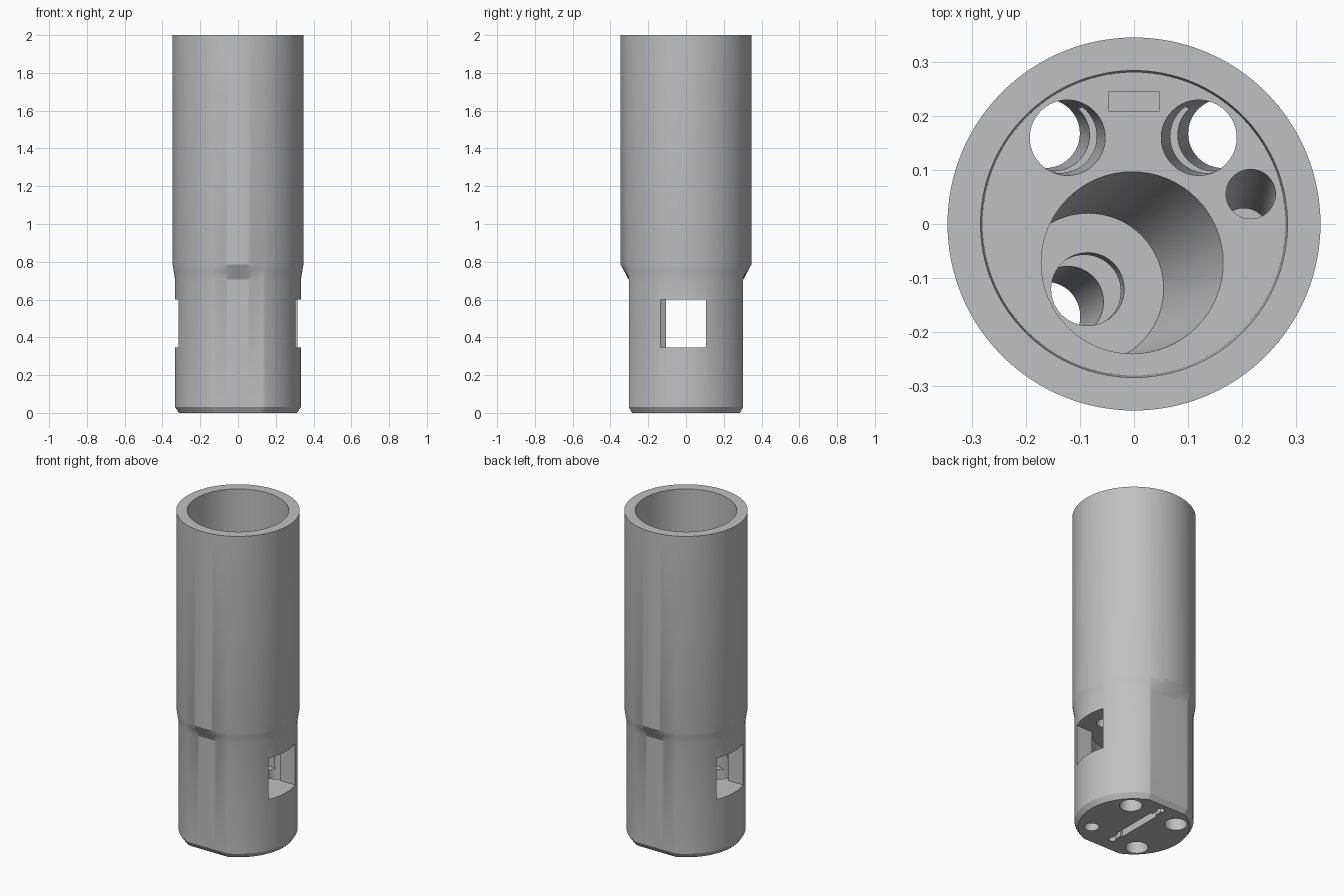
import bpy, bmesh, math
from mathutils import Vector

if "Cube" in bpy.data.objects:
    bpy.data.objects.remove(bpy.data.objects["Cube"])

R_TUBE, R_BODY, FLAT = 0.346, 0.333, 0.303

grey = bpy.data.materials.new("steel_grey")
grey.diffuse_color = (0.53, 0.53, 0.53, 1)
grey.use_nodes = True
grey.node_tree.nodes["Principled BSDF"].inputs["Base Color"].default_value = grey.diffuse_color


def make_object(name, bm):
    bmesh.ops.recalc_face_normals(bm, faces=bm.faces)
    me = bpy.data.meshes.new(name)
    bm.to_mesh(me)
    bm.free()
    me.materials.append(grey)
    ob = bpy.data.objects.new(name, me)
    bpy.context.collection.objects.link(ob)
    return ob


def loft(name, rings):
    """Skin equal-length closed rings and cap both ends."""
    bm = bmesh.new()
    rows = [[bm.verts.new(p) for p in ring] for ring in rings]
    n = len(rows[0])
    for a, b in zip(rows, rows[1:]):
        for i in range(n):
            j = (i + 1) % n
            bm.faces.new((a[i], a[j], b[j], b[i]))
    bm.faces.new(rows[0])
    bm.faces.new(rows[-1])
    return make_object(name, bm)


def circle(x, y, z, r, n=64):
    return [Vector((x + r * math.cos(2 * math.pi * i / n),
                    y + r * math.sin(2 * math.pi * i / n), z)) for i in range(n)]


def hole(name, a, ra, b, rb, n=64):
    """Tilted tapered bore running from point a to point b."""
    return loft(name, [circle(*a, ra, n), circle(*b, rb, n)])


def box(name, x0, x1, y0, y1, z0, z1):
    pts = [(x0, y0), (x1, y0), (x1, y1), (x0, y1)]
    return loft(name, [[Vector((x, y, z)) for x, y in pts] for z in (z0, z1)])


# Outer body: flattened lower shank blending into the round tube
corner = math.asin(FLAT / R_BODY)
marks = [corner, math.pi - corner, math.pi + corner, 2 * math.pi - corner]
angles = sorted([2 * math.pi * i / 128 for i in range(128)
                 if all(abs(2 * math.pi * i / 128 - m) > 0.012 for m in marks)] + marks)


def shank(z, scale=1.0, flat=FLAT):
    return [Vector((scale * R_BODY * math.cos(t),
                    scale * max(-flat, min(flat, R_BODY * math.sin(t))), z)) for t in angles]


def tube(z):
    return [Vector((R_TUBE * math.cos(t), R_TUBE * math.sin(t), z)) for t in angles]


low, high = shank(0.705), tube(0.785)
blend = [p.lerp(q, 0.6) for p, q in zip(low, high)]
body = loft("housing", [shank(0, 0.94), shank(0.03), low, blend, high, tube(2.0)])

FLOOR = 0.9
TOP = FLOOR + 0.01
cutters = [
    # Wide bore and inner chamber
    hole("bore", (0, 0, FLOOR), 0.281, (0, 0, 2.1), 0.285, 128),
    hole("chamber", (0, 0, 0.345), 0.237, (0, 0, 0.60), 0.237, 96),
    # Side windows, each turned half a turn from the other
    box("right_window", 0.15, 0.5, -0.135, 0.107, 0.345, 0.60),
    box("left_window", -0.5, -0.15, -0.107, 0.135, 0.345, 0.60),
    # Main tapered channel with its narrow outlet
    hole("main_channel", (-0.085, -0.12, 0.65), 0.14, (0, -0.07, TOP), 0.17),
    hole("main_outlet", (-0.165, -0.172, -0.01), 0.064, (-0.08, -0.117, 0.70), 0.068),
    # Slanted side channels
    hole("back_left_channel", (-0.165, 0.168, -0.01), 0.064, (-0.123, 0.16, TOP), 0.07),
    hole("back_right_channel", (0.165, 0.168, -0.01), 0.064, (0.12, 0.16, TOP), 0.07),
    hole("small_channel", (0.178, -0.16, -0.01), 0.042, (0.217, 0.058, TOP), 0.046),
    # Pocket in the bore floor
    box("floor_pocket", -0.047, 0.047, 0.21, 0.245, FLOOR - 0.06, TOP),
    # Keyed slot in the underside
    box("slot", -0.024, 0.024, -0.13, 0.175, -0.01, 0.1),
    box("slot_neck", -0.011, 0.011, -0.19, 0.235, -0.01, 0.1),
    hole("slot_end_front", (0, -0.19, -0.01), 0.02, (0, -0.19, 0.1), 0.02, 24),
    hole("slot_end_back", (0, 0.235, -0.01), 0.02, (0, 0.235, 0.1), 0.02, 24),
]

bpy.context.view_layer.objects.active = body
body.select_set(True)
for c in cutters:
    m = body.modifiers.new(c.name, 'BOOLEAN')
    m.operation, m.solver, m.object = 'DIFFERENCE', 'EXACT', c
    bpy.ops.object.modifier_apply(modifier=m.name)
    bpy.data.objects.remove(c, do_unlink=True)

bpy.ops.object.shade_smooth_by_angle(angle=math.radians(25))
